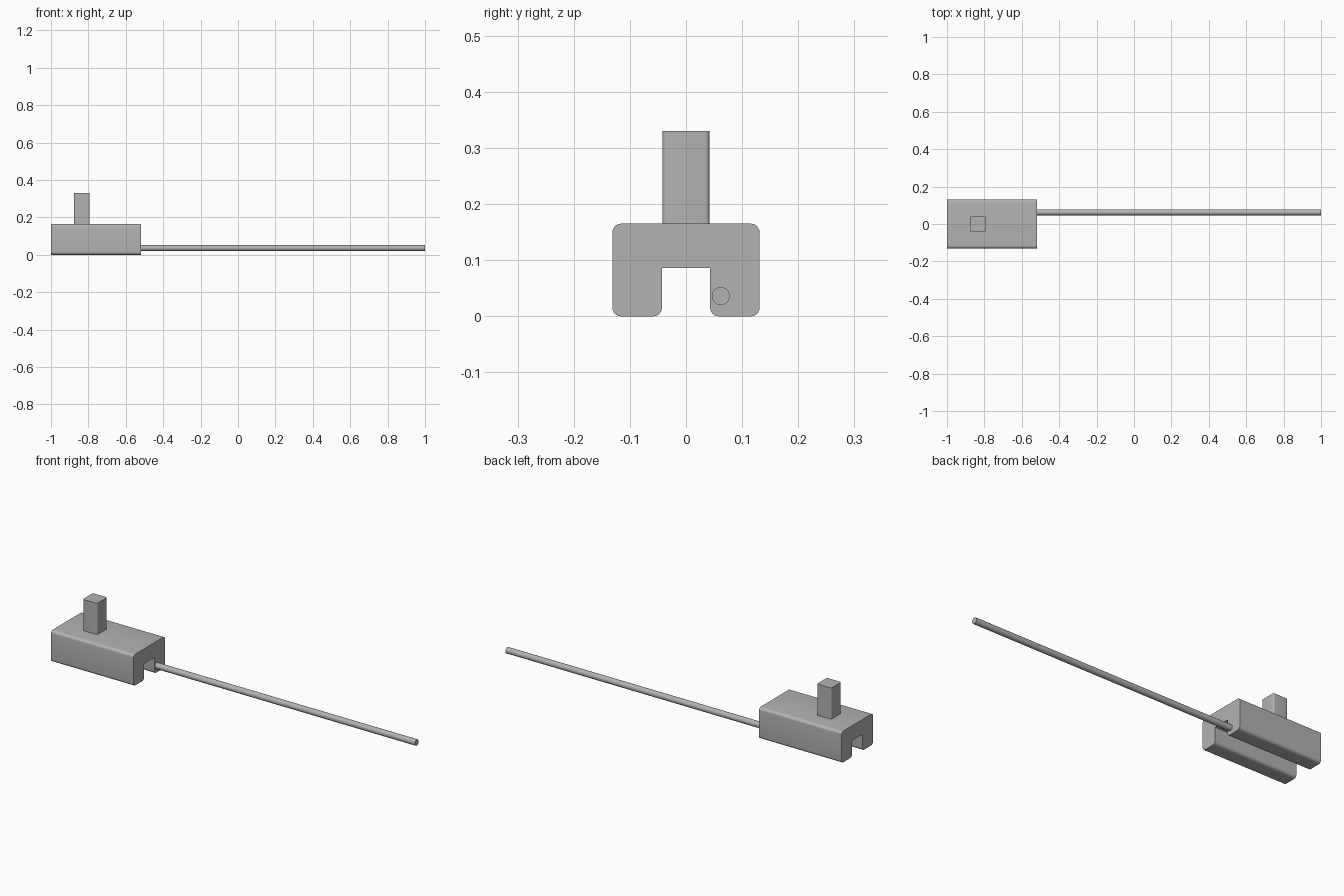
import bpy
import bmesh
from math import radians
from mathutils import Matrix, Vector

cube = bpy.data.objects.get("Cube")
if cube:
    bpy.data.objects.remove(cube, do_unlink=True)

grey = bpy.data.materials.new("plain grey")
grey.use_nodes = True
colour = (0.45, 0.45, 0.45, 1)
grey.diffuse_color = colour
grey.node_tree.nodes["Principled BSDF"].inputs["Base Color"].default_value = colour


def finish(name, bm):
    """Turn a bmesh into a smooth-shaded grey object with sharp edges kept."""
    bmesh.ops.recalc_face_normals(bm, faces=bm.faces)
    mesh = bpy.data.meshes.new(name)
    bm.to_mesh(mesh)
    bm.free()
    mesh.materials.append(grey)
    obj = bpy.data.objects.new(name, mesh)
    bpy.context.collection.objects.link(obj)
    bpy.ops.object.select_all(action='DESELECT')
    obj.select_set(True)
    bpy.context.view_layer.objects.active = obj
    bpy.ops.object.shade_smooth_by_angle(angle=radians(30))


def prism(name, points, direction, radius, is_rounded):
    """Extrude a closed profile and round the long edges chosen by a rule."""
    bm = bmesh.new()
    face = bm.faces.new([bm.verts.new(p) for p in points])
    push = Vector(direction)
    new = bmesh.ops.extrude_face_region(bm, geom=[face], use_keep_orig=True)["geom"]
    bmesh.ops.translate(bm, verts=[v for v in new if isinstance(v, bmesh.types.BMVert)], vec=push)
    edges = []
    for e in bm.edges:
        run = e.verts[0].co - e.verts[1].co
        if run.cross(push).length < 1e-5 and is_rounded(e.verts[0].co):
            edges.append(e)
    bmesh.ops.bevel(bm, geom=edges, offset=radius, segments=6, profile=0.5, affect='EDGES')
    finish(name, bm)


# Slotted block: an upside-down U swept along x, slot ceiling left sharp
half, top, slot, ceiling = 0.131, 0.165, 0.043, 0.086
right_side = [(slot, ceiling), (slot, 0), (half, 0), (half, top)]
outline = right_side + [(-y, z) for y, z in reversed(right_side)]
prism("slotted_block", [(-1, y, z) for y, z in outline], (0.482, 0, 0), 0.015,
      lambda co: abs(co.z - ceiling) > 0.001)

# Square post with rounded upright edges
w, cx = 0.042, -0.835
prism("square_post", [(cx + sx * w, sy * w, top) for sx, sy in ((-1, -1), (1, -1), (1, 1), (-1, 1))],
      (0, 0, 0.165), 0.008, lambda co: True)

# Long thin rod fixed to the end of one leg
start, end = -0.518, 1.0
bm = bmesh.new()
bmesh.ops.create_cone(bm, cap_ends=True, segments=32, radius1=0.016, radius2=0.016, depth=end - start,
                      matrix=Matrix.Translation(((start + end) / 2, 0.062, 0.036)) @ Matrix.Rotation(radians(90), 4, 'Y'))
finish("long_rod", bm)
